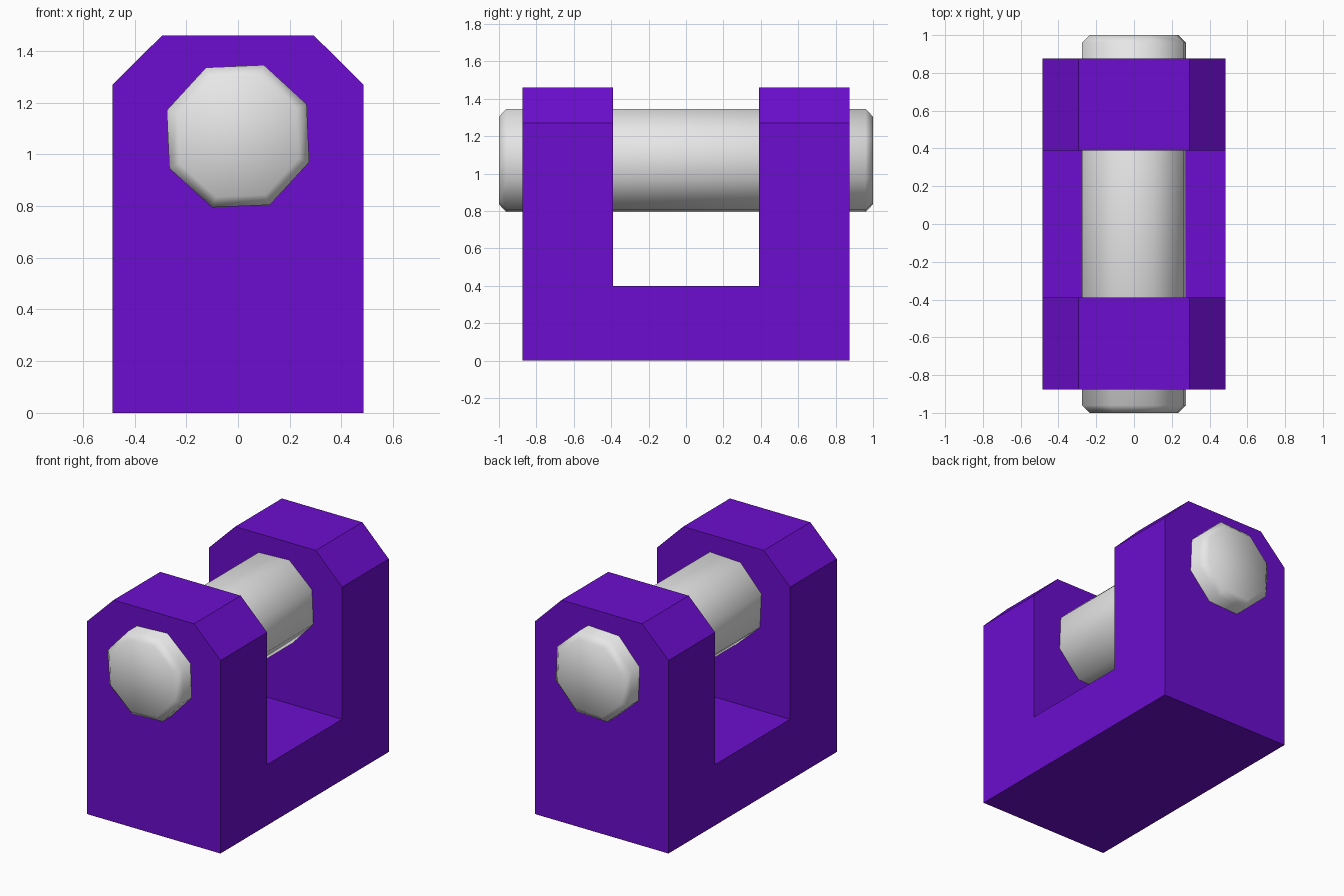
import bpy, bmesh, math
from mathutils import Matrix

if "Cube" in bpy.data.objects:
    bpy.data.objects.remove(bpy.data.objects["Cube"])


def material(name, rgb):
    m = bpy.data.materials.new(name)
    m.diffuse_color = (*rgb, 1)
    m.use_nodes = True
    m.node_tree.nodes["Principled BSDF"].inputs["Base Color"].default_value = m.diffuse_color
    return m


def finish(bm, name, mat, smooth=False):
    bmesh.ops.recalc_face_normals(bm, faces=bm.faces)
    for f in bm.faces:
        f.smooth = smooth
    me = bpy.data.meshes.new(name)
    bm.to_mesh(me)
    bm.free()
    me.materials.append(mat)
    ob = bpy.data.objects.new(name, me)
    bpy.context.collection.objects.link(ob)
    return ob


purple = material("purple", (0.150, 0.004, 0.62))
grey = material("light grey", (0.8, 0.8, 0.8))

# U-shaped bracket: side profile (y, z) extruded across x
W, D, H, SLOT, FLOOR = 0.485, 0.875, 1.46, 0.39, 0.40
profile = [(-D, 0), (D, 0), (D, H), (SLOT, H), (SLOT, FLOOR),
           (-SLOT, FLOOR), (-SLOT, H), (-D, H)]
bm = bmesh.new()
face = bm.faces.new([bm.verts.new((-W, y, z)) for y, z in profile])
ext = bmesh.ops.extrude_face_region(bm, geom=[face])
bmesh.ops.translate(bm, vec=(2 * W, 0, 0),
                    verts=[v for v in ext["geom"] if isinstance(v, bmesh.types.BMVert)])

# sloped corners on top of both arms
for s in (-1, 1):
    bmesh.ops.bisect_plane(bm, geom=bm.verts[:] + bm.edges[:] + bm.faces[:],
                           plane_co=(s * W, 0, 1.27), plane_no=(s * 0.19, 0, 0.192),
                           clear_outer=True)
    bmesh.ops.holes_fill(bm, edges=[e for e in bm.edges if e.is_boundary], sides=4)
finish(bm, "bracket", purple)

# eight-sided pin along y with bevelled ends, turned slightly about its axis
R, Z = 0.293, 1.07
bm = bmesh.new()
rings = []
for y, r in ((-1, R - 0.043), (-0.96, R), (0.96, R), (1, R - 0.043)):
    rings.append([bm.verts.new((r * math.cos(a), y, Z + r * math.sin(a)))
                  for a in (math.radians(25 + 45 * i) for i in range(8))])
for a, b in zip(rings, rings[1:]):
    for i in range(8):
        j = (i + 1) % 8
        bm.faces.new((a[i], a[j], b[j], b[i]))
bm.faces.new(rings[0])
bm.faces.new(rings[-1])
finish(bm, "pin", grey, smooth=True)
